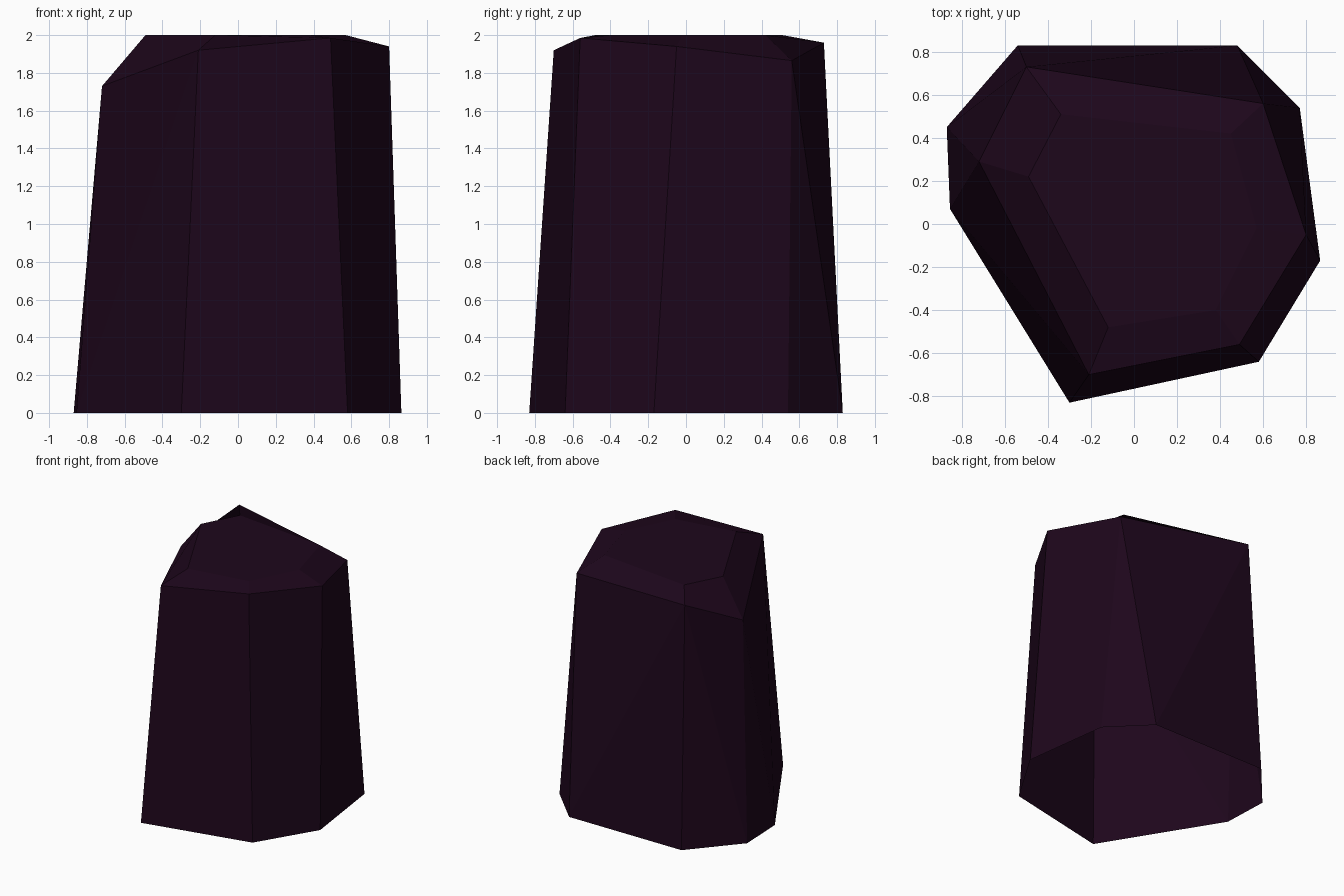
import bpy, bmesh

if "Cube" in bpy.data.objects:
    bpy.data.objects.remove(bpy.data.objects["Cube"])

# Corner points of the faceted rock: foot outline, chipped shoulder ring, flat crown
foot = [(-.54, .83), (.48, .83), (.77, .54), (.865, -.17),
        (.58, -.64), (-.30, -.83), (-.855, .07), (-.87, .45)]
shoulder = [(-.50, .73, 1.96), (.60, .56, 1.865), (.80, -.05, 1.94),
            (.49, -.56, 1.985), (-.21, -.70, 1.92), (-.72, .29, 1.73)]
crown = [(-.34, .51), (.45, .42), (.57, -.02), (.38, -.40), (-.12, -.48), (-.49, .22)]

mat = bpy.data.materials.new("dark plum stone")
mat.diffuse_color = (0.0125, 0.0020, 0.0112, 1)
mat.use_nodes = True
mat.node_tree.nodes["Principled BSDF"].inputs["Base Color"].default_value = mat.diffuse_color

bm = bmesh.new()
f = [bm.verts.new((x, y, 0)) for x, y in foot]
s = [bm.verts.new(p) for p in shoulder]
c = [bm.verts.new((x, y, 2)) for x, y in crown]

# Tall side walls, as foot corners then shoulder corners (underside stays open);
# the warped back and left walls are creased outward
walls = [((0, 1), (0,)), ((1,), (1, 0)), ((1, 2), (1,)), ((2, 3), (2, 1)),
         ((3, 4), (3, 2)), ((4, 5), (4, 3)), ((5, 6), (4,)), ((6,), (5, 4)),
         ((6, 7), (5,)), ((7, 0), (0,)), ((7,), (0, 5))]
for low, high in walls:
    bm.faces.new([f[i] for i in low] + [s[i] for i in high])

# Chipped bevels between shoulder and crown
for i in range(6):
    j = (i + 1) % 6
    bm.faces.new((s[i], s[j], c[j], c[i]))

# Flat crown
bm.faces.new(c)
bmesh.ops.recalc_face_normals(bm, faces=bm.faces[:])
bm.faces.ensure_lookup_table()
if bm.faces[-1].normal.z < 0:
    bmesh.ops.reverse_faces(bm, faces=bm.faces[:])

mesh = bpy.data.meshes.new("rock")
bm.to_mesh(mesh)
bm.free()
mesh.materials.append(mat)
rock = bpy.data.objects.new("rock", mesh)
bpy.context.collection.objects.link(rock)
